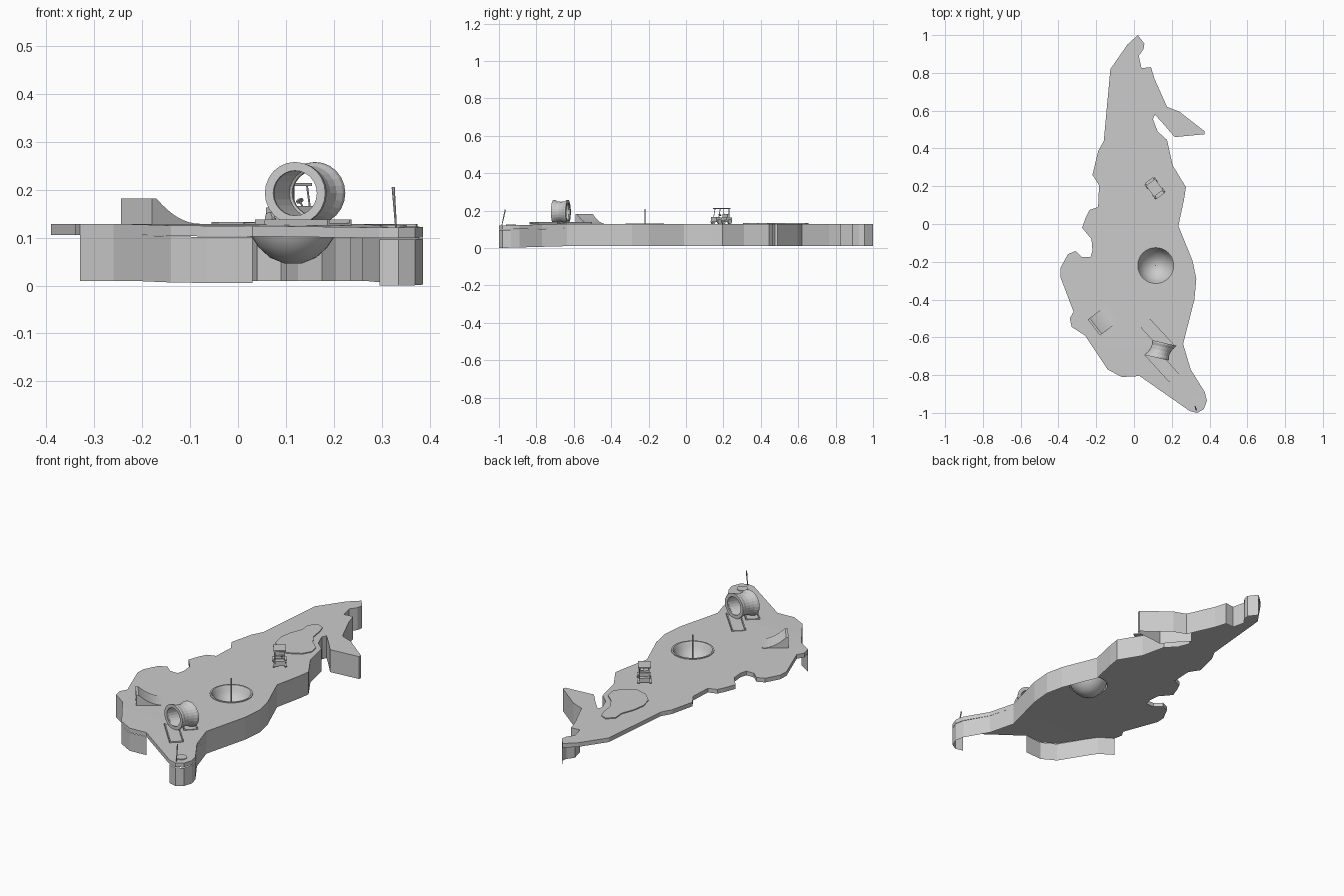
import bpy, bmesh, math
from mathutils import Vector, Matrix

if "Cube" in bpy.data.objects:
    bpy.data.objects.remove(bpy.data.objects["Cube"])

TOP, UNDER = 0.128, 0.106

# Island outline, clockwise from the back tip
OUTLINE = [(.02, 1), (.055, .955), (.05, .925), (.025, .89), (.04, .825), (.09, .83), (.11, .765),
           (.175, .62), (.24, .595), (.375, .49), (.372, .475), (.215, .46), (.16, .525), (.11, .58),
           (.1, .555), (.125, .49), (.175, .445), (.205, .31), (.275, .195), (.265, .13), (.235, -.01),
           (.31, -.195), (.33, -.29), (.32, -.4), (.26, -.635), (.3, -.77), (.375, -.89), (.386, -.935),
           (.37, -.98), (.335, -1), (.295, -.99), (.03, -.805), (-.065, -.81), (-.14, -.77),
           (-.26, -.59), (-.33, -.545), (-.34, -.5), (-.32, -.465), (-.39, -.28), (-.388, -.23),
           (-.35, -.16), (-.31, -.143), (-.275, -.175), (-.23, -.175), (-.22, -.14), (-.225, -.08),
           (-.275, -.02), (-.255, .035), (-.235, .075), (-.19, .09), (-.185, .205), (-.22, .26),
           (-.19, .385), (-.16, .44), (-.125, .82), (-.035, .95)]
GREEN = [(.01, .655), (.045, .64), (.06, .6), (.07, .53), (.105, .475), (.15, .435), (.16, .385),
         (.135, .34), (.07, .305), (.01, .32), (-.04, .37), (-.055, .435), (-.045, .5),
         (-.02, .565), (-.025, .62)]
BOWL = Vector((.115, -.22, 0))


def finish(bm, name, mat=None, smooth=False):
    bmesh.ops.recalc_face_normals(bm, faces=bm.faces)
    me = bpy.data.meshes.new(name)
    bm.to_mesh(me)
    bm.free()
    ob = bpy.data.objects.new(name, me)
    bpy.context.collection.objects.link(ob)
    if mat:
        me.transform(mat)
    if smooth:
        bpy.context.view_layer.objects.active = ob
        ob.select_set(True)
        bpy.ops.object.shade_smooth_by_angle(angle=math.radians(30))
        ob.select_set(False)
    return ob


def tilt_tip(bm, slope):
    """Split at the neck of the front tip and lean the tip down."""
    bmesh.ops.bisect_plane(bm, geom=bm.verts[:] + bm.edges[:] + bm.faces[:], dist=1e-5,
                           plane_co=(0, -.645, 0), plane_no=(0, 1, 0))
    for v in bm.verts:
        v.co.z -= slope * max(0, -.645 - v.co.y)


def prism(name, pts, vec, tilt=0, mat=None):
    bm = bmesh.new()
    f = bm.faces.new([bm.verts.new(p) for p in pts])
    r = bmesh.ops.extrude_face_region(bm, geom=[f], use_keep_orig=True)
    bmesh.ops.translate(bm, vec=vec, verts=[g for g in r['geom'] if isinstance(g, bmesh.types.BMVert)])
    if tilt:
        tilt_tip(bm, tilt)
    return finish(bm, name, mat)


def box(name, lo, hi, mat=None):
    x0, y0, z0 = lo
    x1, y1, z1 = hi
    return prism(name, [(x0, y0, z0), (x1, y0, z0), (x1, y1, z0), (x0, y1, z0)], (0, 0, z1 - z0), 0, mat)


def rod(name, a, b, r, n=8, mat=None, r2=None):
    a, b = Vector(a), Vector(b)
    bm = bmesh.new()
    m = Matrix.Translation((a + b) / 2) @ (b - a).to_track_quat('Z', 'Y').to_matrix().to_4x4()
    bmesh.ops.create_cone(bm, cap_ends=True, segments=n, radius1=r, radius2=r2 or r,
                          depth=(b - a).length, matrix=m)
    return finish(bm, name, mat)


def sweep_rings(name, profile, place, n, closed, smooth=False):
    """Rings of n points, one per profile entry; place(p, angle) gives the position."""
    bm = bmesh.new()
    rings = [[bm.verts.new(place(p, 2 * math.pi * i / n)) for i in range(n)] for p in profile]
    k = len(rings)
    for j in range(k if closed else k - 1):
        a, b = rings[j], rings[(j + 1) % k]
        for i in range(n):
            bm.faces.new((a[i], a[(i + 1) % n], b[(i + 1) % n], b[i]))
    if not closed:
        bm.faces.new(rings[0])
        bm.faces.new(rings[-1])
    return finish(bm, name, None, smooth)


# Deck slab with a round hole for the bowl
deck = prism("deck", [(x, y, UNDER) for x, y in OUTLINE], (0, 0, TOP - UNDER), .02)
cutter = rod("bowl_cutter", BOWL, BOWL + Vector((0, 0, .3)), .096, 32)
cutter.hide_render = True
cutter.hide_viewport = True
mod = deck.modifiers.new("bowl_hole", 'BOOLEAN')
mod.operation, mod.solver, mod.object = 'DIFFERENCE', 'EXACT', cutter

# Thin skirts: whole east side, and the front-left stretch
for name, run in (("east_skirt", OUTLINE[:31]), ("front_left_skirt", OUTLINE[31:36])):
    bm = bmesh.new()
    cols = [(bm.verts.new((x, y, .01)), bm.verts.new((x, y, UNDER))) for x, y in run]
    for a, b in zip(cols, cols[1:]):
        bm.faces.new((a[0], b[0], b[1], a[1]))
    tilt_tip(bm, .028)
    finish(bm, name)

# Raised green
prism("raised_green", [(x, y, TOP - .002) for x, y in GREEN], (0, 0, .007))

# Bowl: outer shell, lip, inner shell; pole in its middle
outer = [(.018, .046), (.048, .058), (.072, .08), (.088, .104), (.094, .127), (.103, .127), (.103, .132)]
inner = [(.095, .132), (.089, .122), (.083, .104), (.067, .083), (.044, .063), (.016, .051)]
sweep_rings("bowl", outer + inner,
            lambda p, a: BOWL + Vector((p[0] * math.cos(a), p[0] * math.sin(a), p[1])), 32, False, True)
rod("bowl_pole", BOWL + Vector((0, 0, .05)), BOWL + Vector((0, 0, .21)), .003)

# Loop: sheared flanged ring
c0, c1 = Vector((.119, -.708, .193)), Vector((.161, -.63, .193))
u, up = Vector((.97, -.22, 0)), Vector((0, 0, 1))
ring = [(0, .065), (.1, .064), (.25, .057), (.5, .054), (.75, .057), (.9, .064), (1, .065),
        (1, .047), (.94, .047), (.9, .051), (.1, .051), (.06, .047), (0, .047)]
sweep_rings("loop_ring", ring,
            lambda p, a: c0.lerp(c1, p[0]) + p[1] * (math.cos(a) * u + math.sin(a) * up), 24, True)

# Lanes into and out of the loop, with curbs
for name, a, b in (("entry_lane", (.06, -.525), (.19, -.665)), ("exit_lane", (.212, -.815), (.08, -.67))):
    a, b = Vector(a), Vector(b)
    d = b - a
    m = Matrix.Translation((a.x, a.y, TOP - .003)) @ Matrix.Rotation(math.atan2(d.y, d.x), 4, 'Z')
    box(name, (0, -.034, 0), (d.length, .034, .006), m)
    for s in (-1, 1):
        box(name + "_curb", (0, s * .031 - .003, 0), (d.length, s * .031 + .003, .013), m)

# Quarter-pipe ramp, high at the south-west edge
m = Matrix.Translation((-.18, -.59, TOP - .001)) @ Matrix.Rotation(math.atan2(.077, .1), 4, 'Z')
curve = [(.012 + .114 * i / 8, .053 * (1 - i / 8) ** 2 + .002) for i in range(9)]
prism("curved_ramp", [(0, 0, 0), (0, 0, .055)] + [(x, 0, z) for x, z in curve] + [(.126, 0, 0)],
      (0, .106, 0), 0, m)

# Hole marker and leaning flagpole on the front tip
rod("hole_ring", (.325, -.935, .119), (.325, -.935, .126), .027, 24)
rod("flagpole", (.33, -.985, .12), (.324, -.966, .205), .002, 8, None, .0035)

# Cart, local x forward
m = Matrix.Translation((.11, .19, TOP)) @ Matrix.Rotation(math.atan2(-.8, .6), 4, 'Z')
box("cart_chassis", (-.05, -.026, .012), (.052, .026, .021), m)
box("cart_hood", (.026, -.025, .021), (.052, .025, .038), m)
box("cart_rear_body", (-.052, -.025, .018), (-.014, .025, .035), m)
box("cart_seat_back", (-.03, -.024, .035), (-.023, .024, .053), m)
box("cart_roof", (-.038, -.03, .08), (.034, .03, .086), m)
rod("cart_steering_column", (.032, .01, .03), (.018, .01, .05), .002, 6, m)
rod("cart_steering_wheel", (.019, .01, .048), (.0175, .01, .05), .008, 12, m)
for s in (-1, 1):
    rod("cart_front_post", (.036, s * .023, .036), (.026, s * .023, .081), .002, 6, m)
    rod("cart_rear_post", (-.034, s * .023, .034), (-.032, s * .023, .081), .002, 6, m)
    for x in (-.033, .036):
        rod("cart_wheel", (x, s * .023, .0125), (x, s * .033, .0125), .0125, 14, m)
